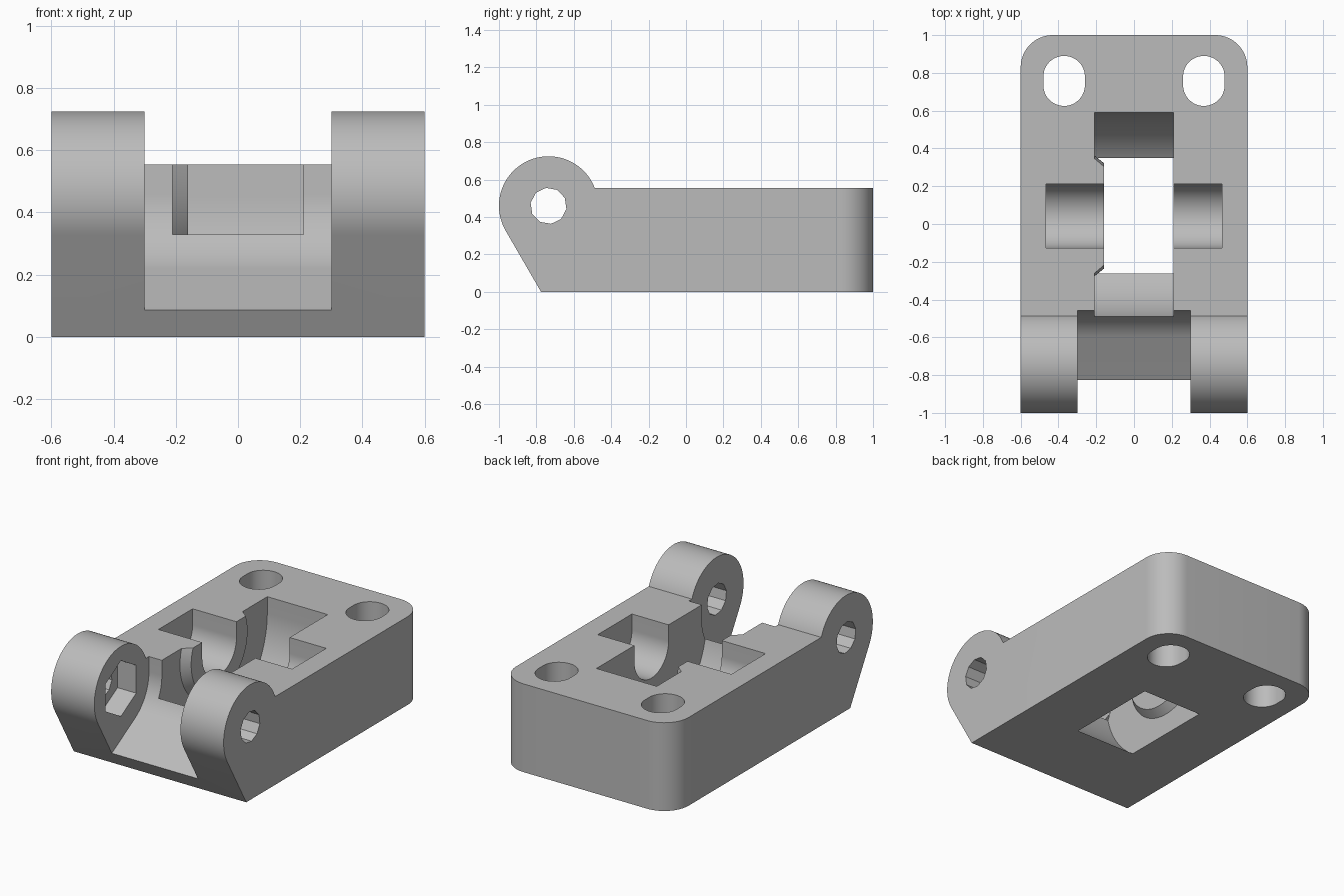
import bpy, bmesh
from math import sin, cos, radians
from mathutils import Vector

cube = bpy.data.objects.get("Cube")
if cube:
    bpy.data.objects.remove(cube, do_unlink=True)

PIVOT = (-0.735, 0.46)    # hinge axis in y, z
ROLLER = (0.043, 0.455)   # roller axis in y, z
TOP = 0.555


def arc(center, r, start, end, n):
    """Points of an arc, angles in degrees."""
    steps = [radians(start + (end - start) * i / n) for i in range(n + 1)]
    return [(center[0] + r * cos(a), center[1] + r * sin(a)) for a in steps]


def prism(name, profile, low, high, axis="x"):
    """Extrude a profile (y,z along x, or x,y along z)."""
    bm = bmesh.new()
    place = (lambda p: (low, p[0], p[1])) if axis == "x" else (lambda p: (p[0], p[1], low))
    face = bm.faces.new([bm.verts.new(place(p)) for p in profile])
    ext = bmesh.ops.extrude_face_region(bm, geom=[face])
    move = Vector((high - low, 0, 0)) if axis == "x" else Vector((0, 0, high - low))
    bmesh.ops.translate(bm, vec=move, verts=[v for v in ext["geom"] if isinstance(v, bmesh.types.BMVert)])
    return finish(name, bm)


def finish(name, bm):
    bmesh.ops.recalc_face_normals(bm, faces=bm.faces)
    mesh = bpy.data.meshes.new(name)
    bm.to_mesh(mesh)
    bm.free()
    obj = bpy.data.objects.new(name, mesh)
    bpy.context.collection.objects.link(obj)
    return obj


def cut(target, cutter):
    """Subtract the cutter and remove it."""
    bpy.context.view_layer.objects.active = target
    mod = target.modifiers.new("cut", "BOOLEAN")
    mod.operation, mod.solver, mod.object = "DIFFERENCE", "EXACT", cutter
    bpy.ops.object.modifier_apply(modifier=mod.name)
    bpy.data.objects.remove(cutter, do_unlink=True)


def cradle(center, r, n=64):
    """U-shaped profile, open at the top."""
    return arc(center, r, 180, 360, n) + [(center[0] + r, 1), (center[0] - r, 1)]


# Body: block with a round hinge end and a sloped front
side = [(-0.775, 0), (1, 0), (1, TOP)] + arc(PIVOT, 0.265, 21, 210, 56)
side[3] = (side[3][0], TOP)
body = prism("hinge_block", side, -0.6, 0.6)

# Rounded upright corners at the back
bm = bmesh.new()
bm.from_mesh(body.data)
corners = [e for e in bm.edges if all(v.co.y > 0.99 for v in e.verts)
           and abs(e.verts[0].co.z - e.verts[1].co.z) > 0.1]
bmesh.ops.bevel(bm, geom=corners, offset=0.17, segments=16, profile=0.5, affect="EDGES")
bm.to_mesh(body.data)
bm.free()

# Gap between the hinge arms, with a sloped floor
gap = arc(PIVOT, 0.278, -60, 0, 24)
gap += [(gap[-1][0], 1), (-1.3, 1), (-1.3, gap[0][1] - (gap[0][0] + 1.3) * 0.5774)]
cut(body, prism("gap_cutter", gap, -0.3, 0.3))

# Roller pocket, keeping a tapered boss on each side wall
pocket = prism("pocket_cutter", cradle(ROLLER, 0.548, 96), -0.21, 0.21)
for s in (-1, 1):
    bm = bmesh.new()
    bmesh.ops.create_cone(bm, cap_ends=True, segments=96, radius1=0.328, radius2=0.28, depth=0.06)
    for v in bm.verts:
        x, y, z = v.co
        v.co = (s * (0.19 - z), ROLLER[0] + x, ROLLER[1] + y)
    cut(pocket, finish("boss_cutter", bm))
cut(body, pocket)

# Axle cradle
cut(body, prism("axle_cutter", cradle(ROLLER, 0.17), -0.465, 0.465))

# Slotted screw holes
for s in (-1, 1):
    slot = arc((s * 0.37, 0.78), 0.11, 0, 180, 24) + arc((s * 0.37, 0.735), 0.11, 180, 360, 24)
    cut(body, prism("screw_cutter", slot, -0.1, 0.7, "z"))

# Hinge pin hole and hexagonal nut recess
cut(body, prism("pin_cutter", arc(PIVOT, 0.097, 26, 350, 9)[:10], -0.7, 0.7))
cut(body, prism("nut_cutter", arc(PIVOT, 0.175, 30, 330, 5), -0.43, -0.2))

# Material and shading
grey = bpy.data.materials.new("plain grey")
grey.use_nodes = True
colour = (0.5, 0.5, 0.5, 1)
grey.diffuse_color = colour
grey.node_tree.nodes["Principled BSDF"].inputs["Base Color"].default_value = colour
body.data.materials.clear()
body.data.materials.append(grey)
for p in body.data.polygons:
    p.material_index = 0
bpy.ops.object.select_all(action="DESELECT")
body.select_set(True)
bpy.context.view_layer.objects.active = body
bpy.ops.object.shade_smooth_by_angle(angle=radians(25))
